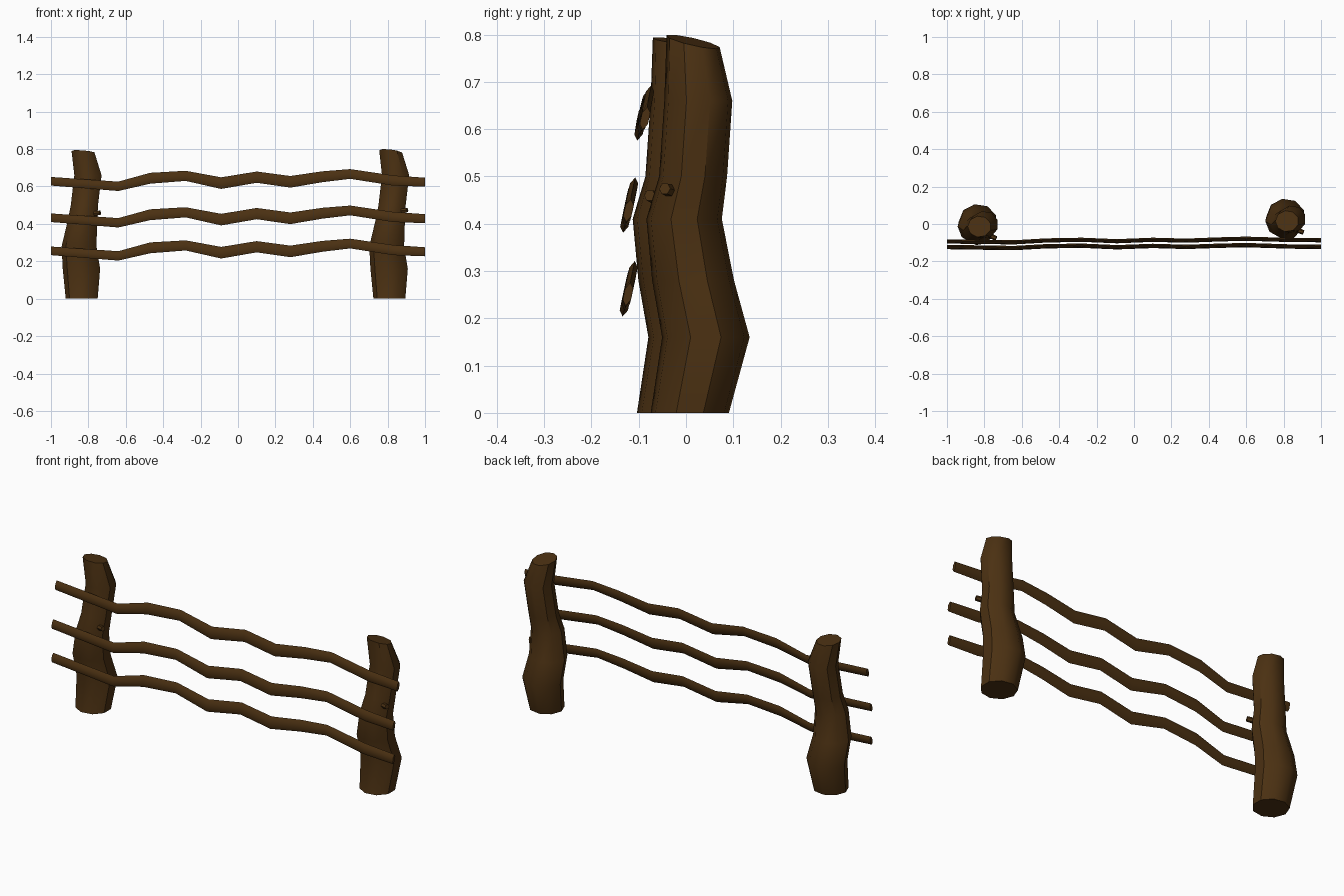
import bpy, bmesh, math
from mathutils import Vector

if "Cube" in bpy.data.objects:
    bpy.data.objects.remove(bpy.data.objects["Cube"])

wood = bpy.data.materials.new("dark_brown_wood")
wood.diffuse_color = (0.070, 0.030, 0.006, 1)
wood.use_nodes = True
wood.node_tree.nodes["Principled BSDF"].inputs["Base Color"].default_value = wood.diffuse_color


def loft(name, rings, smooth=40):
    """Skin a list of equal-sized vertex rings and cap both ends."""
    bm = bmesh.new()
    vr = [[bm.verts.new(p) for p in ring] for ring in rings]
    n = len(vr[0])
    for a, b in zip(vr, vr[1:]):
        for i in range(n):
            j = (i + 1) % n
            bm.faces.new((a[i], a[j], b[j], b[i]))
    bm.faces.new(vr[0][::-1])
    bm.faces.new(vr[-1])
    bmesh.ops.recalc_face_normals(bm, faces=bm.faces)
    me = bpy.data.meshes.new(name)
    bm.to_mesh(me)
    bm.free()
    me.materials.append(wood)
    ob = bpy.data.objects.new(name, me)
    bpy.context.collection.objects.link(ob)
    bpy.ops.object.select_all(action='DESELECT')
    ob.select_set(True)
    bpy.context.view_layer.objects.active = ob
    bpy.ops.object.shade_smooth_by_angle(angle=math.radians(smooth))
    return ob


# crooked log post: z, centre x, centre y, radius x, radius y
POST = [
    (0.00, 0.812, 0.008, 0.088, 0.084),
    (0.16, 0.811, 0.042, 0.103, 0.094),
    (0.28, 0.798, 0.015, 0.096, 0.088),
    (0.41, 0.815, -0.004, 0.082, 0.081),
    (0.50, 0.826, 0.015, 0.075, 0.073),
    (0.66, 0.845, 0.026, 0.075, 0.073),
    (0.785, 0.818, 0.015, 0.063, 0.057),
]


def post(name, dx, dy, tilt):
    rings = []
    for k, (z, cx, cy, rx, ry) in enumerate(POST):
        ring = []
        for i in range(9):
            a = math.tau * (i + 0.5) / 9
            u, v = math.cos(a), math.sin(a)
            # sawn top leans slightly
            dz = -tilt * (0.5 * u + 0.8 * v) if k == len(POST) - 1 else 0
            ring.append((cx + dx + rx * u, cy + dy + ry * v, z + dz))
        rings.append(ring)
    loft(name, rings)


def stub(name, start, end, r):
    """Short broken branch."""
    s, e = Vector(start), Vector(end)
    q = (e - s).to_track_quat('Z', 'Y')
    rings = []
    for p, k in ((s, 1.1), (e, 0.9)):
        rings.append([p + q @ Vector((r * k * math.cos(math.tau * i / 6),
                                      r * k * math.sin(math.tau * i / 6), 0))
                      for i in range(6)])
    loft(name, rings)


post("right_post", 0, 0, 0.016)
post("left_post", -1.645, -0.029, 0.010)
stub("right_branch_stub", (0.84, -0.02, 0.465), (0.906, -0.045, 0.474), 0.014)
stub("left_branch_stub", (-0.80, -0.05, 0.450), (-0.737, -0.077, 0.460), 0.014)

# wavy rail: x, centre z, half height
RAIL = [
    (-1.0, 0.628, 0.023), (-0.64, 0.601, 0.025), (-0.47, 0.644, 0.029),
    (-0.28, 0.657, 0.027), (-0.09, 0.618, 0.031), (0.10, 0.650, 0.030),
    (0.28, 0.625, 0.031), (0.45, 0.652, 0.029), (0.60, 0.667, 0.026),
    (0.83, 0.632, 0.027), (1.0, 0.623, 0.024),
]


def rail(name, dz, y, slope):
    rings = []
    for x, z, h in RAIL:
        cy = y + (z - 0.635) * 0.22 + slope * x
        ring = []
        for i in range(6):
            a = math.tau * i / 6
            v = math.sin(a + math.pi / 2)
            # flattened section, leaning back at the top
            ring.append((x, cy + 0.010 * math.cos(a + math.pi / 2) + 0.005 * v,
                         z + dz + h * v))
        rings.append(ring)
    loft(name, rings)


rail("top_rail", 0.0, -0.088, 0.004)
rail("middle_rail", -0.195, -0.120, 0.001)
rail("bottom_rail", -0.372, -0.121, 0.001)
